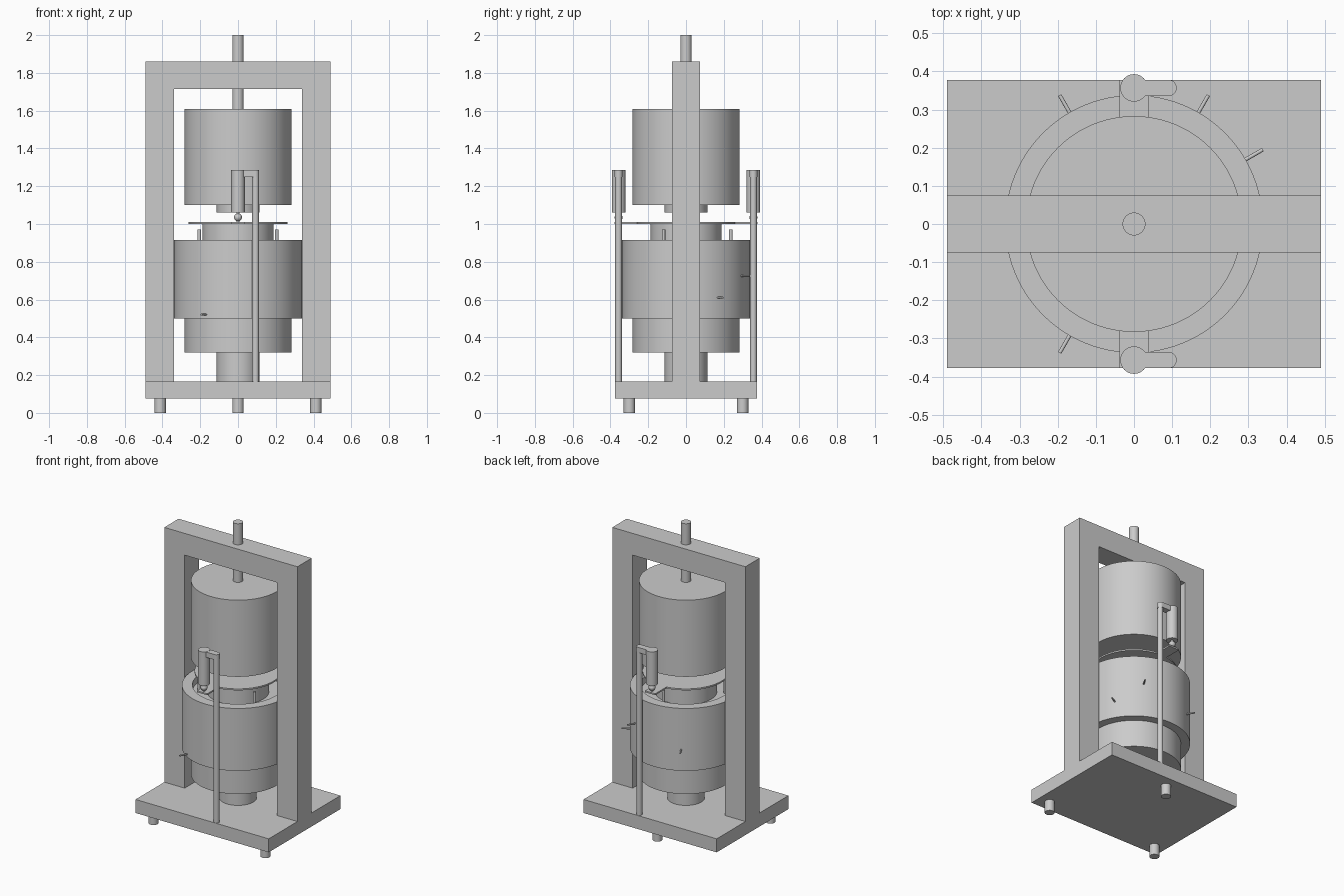
import bpy
import math
from mathutils import Vector

cube = bpy.data.objects.get("Cube")
if cube:
    bpy.data.objects.remove(cube)

GREY = (0.6, 0.6, 0.6, 1)
metal = bpy.data.materials.new("grey_metal")
metal.use_nodes = True
metal.diffuse_color = GREY
metal.node_tree.nodes["Principled BSDF"].inputs["Base Color"].default_value = GREY


def finish(name, smooth=False):
    obj = bpy.context.object
    obj.name = name
    obj.data.materials.append(metal)
    if smooth:
        bpy.ops.object.shade_smooth_by_angle(angle=math.radians(35))
    return obj


def box(name, x, y, z):
    """Box from (min, max) pairs."""
    spans = (x, y, z)
    bpy.ops.mesh.primitive_cube_add(size=1, location=[sum(s) / 2 for s in spans])
    bpy.context.object.scale = [s[1] - s[0] for s in spans]
    bpy.ops.object.transform_apply(location=False, rotation=False, scale=True)
    return finish(name)


def rod(name, start, end, radius, sides=32):
    """Cylinder between two points."""
    a, b = Vector(start), Vector(end)
    bpy.ops.mesh.primitive_cylinder_add(vertices=sides, radius=radius,
                                        depth=(b - a).length, location=(a + b) / 2)
    bpy.context.object.rotation_euler = (b - a).to_track_quat("Z", "Y").to_euler()
    return finish(name, True)


def drum(name, radius, low, high):
    return rod(name, (0, 0, low), (0, 0, high), radius, 96)


def lathe(name, profile, sides=96):
    """Closed (radius, height) profile turned about z."""
    verts, faces, n = [], [], len(profile)
    for i in range(sides):
        a = math.tau * i / sides
        verts += [(r * math.cos(a), r * math.sin(a), z) for r, z in profile]
        for j in range(n):
            k = (j + 1) % n
            m = (i + 1) % sides
            faces.append((i * n + j, m * n + j, m * n + k, i * n + k))
    mesh = bpy.data.meshes.new(name)
    mesh.from_pydata(verts, [], faces)
    obj = bpy.data.objects.new(name, mesh)
    bpy.context.collection.objects.link(obj)
    bpy.ops.object.select_all(action="DESELECT")
    obj.select_set(True)
    bpy.context.view_layer.objects.active = obj
    return finish(name, True)


# Base with three feet
box("base_plate", (-0.49, 0.49), (-0.377, 0.377), (0.075, 0.165))
for i, (x, y) in enumerate([(-0.412, -0.3), (0.412, -0.3), (0, 0.3)]):
    rod(f"foot_{i + 1}", (x, y, 0), (x, y, 0.075), 0.03)

# Load frame
for side, s in (("left", 1), ("right", -1)):
    box(f"{side}_column", sorted((0.34 * s, 0.49 * s)), (-0.075, 0.075), (0.165, 1.715))
box("cross_beam", (-0.49, 0.49), (-0.075, 0.075), (1.715, 1.86))

# Ram and stacked upper weights
drum("ram_rod", 0.03, 1.61, 2)
levels = [1.1, 1.255, 1.405, 1.545, 1.61]
for i, (low, high) in enumerate(zip(levels, levels[1:])):
    drum(f"upper_block_{i + 1}", 0.283, low, high)
drum("upper_piston", 0.113, 1.06, 1.1)

# Lower vessel, open at the top, on its pedestal
drum("pedestal", 0.113, 0.165, 0.32)
drum("lower_block", 0.283, 0.32, 0.5)
drum("vessel_body", 0.338, 0.5, 0.87)
lathe("vessel_rim", [(0.275, 0.87), (0.338, 0.87), (0.338, 0.915), (0.275, 0.915)])
drum("specimen_cap", 0.187, 0.87, 1)
drum("cap_plate", 0.262, 1, 1.01)
box("gauge_target_bar", (-0.038, 0.038), (-0.378, 0.378), (1, 1.01))
for i, angle in enumerate((-30, 90, 210)):
    a = math.radians(angle)
    x, y = 0.237 * math.cos(a), 0.237 * math.sin(a)
    rod(f"guide_pin_{i + 1}", (x, y, 0.87), (x, y, 0.97), 0.009, 16)

# Radial probes in the vessel wall: angle, height
for i, (angle, z) in enumerate([(0, 0.81), (0, 0.69), (30, 0.61), (60, 0.725),
                                (120, 0.64), (180, 0.57), (240, 0.52)]):
    a = math.radians(angle)
    out = Vector((math.cos(a), math.sin(a), 0))
    lift = Vector((0, 0, z))
    rod(f"probe_{i + 1}", out * 0.32 + lift, out * 0.39 + lift, 0.005, 12)

# Displacement gauges on posts, front and back
for side, y in (("front", -0.357), ("back", 0.357)):
    rod(f"{side}_gauge_post", (0.093, y, 0.165), (0.093, y, 1.285), 0.018)
    box(f"{side}_gauge_arm", (0, 0.093), (y - 0.021, y + 0.021), (1.25, 1.285))
    rod(f"{side}_arm_end", (0.091, y, 1.25), (0.091, y, 1.285), 0.021)
    rod(f"{side}_gauge_body", (0, y, 1.06), (0, y, 1.286), 0.036)
    rod(f"{side}_gauge_stem", (0, y, 1.01), (0, y, 1.06), 0.008, 16)
    bpy.ops.mesh.primitive_uv_sphere_add(segments=24, ring_count=12, radius=0.021,
                                         location=(0, y, 1.035))
    finish(f"{side}_gauge_tip", True)
